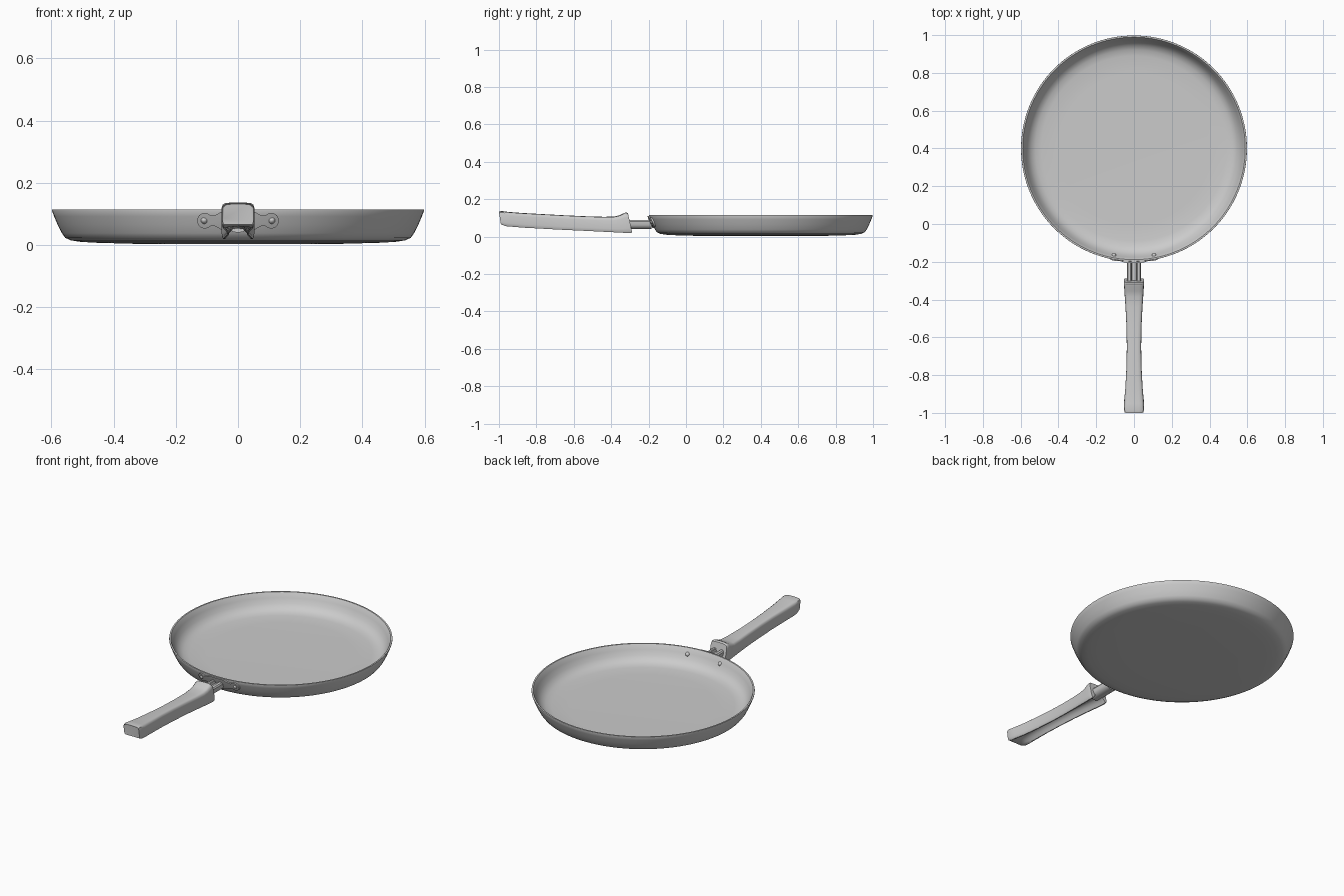
import bpy, bmesh, math
from mathutils import Vector

if "Cube" in bpy.data.objects:
    bpy.data.objects.remove(bpy.data.objects["Cube"])

CY = 0.4  # pan centre along y


def finish(name, bm, angle=35):
    bmesh.ops.remove_doubles(bm, verts=bm.verts, dist=1e-5)
    bmesh.ops.recalc_face_normals(bm, faces=bm.faces)
    me = bpy.data.meshes.new(name)
    bm.to_mesh(me)
    bm.free()
    ob = bpy.data.objects.new(name, me)
    bpy.context.collection.objects.link(ob)
    bpy.ops.object.select_all(action='DESELECT')
    ob.select_set(True)
    bpy.context.view_layer.objects.active = ob
    bpy.ops.object.shade_smooth_by_angle(angle=math.radians(angle))
    return ob


def loft(name, rings, angle=35):
    """Skin a list of closed rings and cap both ends."""
    bm = bmesh.new()
    vr = [[bm.verts.new(p) for p in r] for r in rings]
    n = len(vr[0])
    for a, b in zip(vr, vr[1:]):
        for i in range(n):
            j = (i + 1) % n
            bm.faces.new((a[i], a[j], b[j], b[i]))
    bm.faces.new(vr[0])
    bm.faces.new(vr[-1])
    return finish(name, bm, angle)


def mirrored(half):
    """Close a half section that runs from x=0 to x=0."""
    return half + [(-x, z) for x, z in reversed(half) if x > 1e-6]


# pan body: turned profile from the underside, round the rim, to the floor
OUTER = [(0.3, 0.003), (0.45, 0.007), (0.505, 0.01), (0.537, 0.015), (0.555, 0.023),
         (0.566, 0.038), (0.58, 0.066), (0.591, 0.092), (0.598, 0.111), (0.5975, 0.1145)]
INNER = [(0.589, 0.1145), (0.586, 0.111), (0.576, 0.085), (0.562, 0.058),
         (0.545, 0.038), (0.522, 0.026), (0.49, 0.02), (0.4, 0.018)]
SEG = 128
loft("pan_body", [[(r * math.cos(2 * math.pi * i / SEG),
                    CY + r * math.sin(2 * math.pi * i / SEG), z)
                   for i in range(SEG)] for r, z in OUTER + INNER])


def wall_radius(z):
    for (r0, z0), (r1, z1) in zip(OUTER, OUTER[1:]):
        if z0 <= z <= z1:
            return r0 + (r1 - r0) * (z - z0) / (z1 - z0)
    return 0.598


# bracket plate hugging the wall, with a round ear on each side
def plate_half_height(x):
    x = abs(x)
    ear = math.sqrt(max(0.0, 0.025 ** 2 - (x - 0.107) ** 2))
    body = 0.033 if x < 0.045 else 0.033 - 0.016 * min(1, (x - 0.045) / 0.03)
    return max(ear, body if x < 0.1 else 0, 0.001)


bm = bmesh.new()
ROWS, COLS, ZC = 6, 66, 0.078
layers = []
for off in (0.009, -0.003):
    grid = []
    for c in range(COLS + 1):
        x = -0.132 + 0.264 * c / COLS
        h = plate_half_height(x)
        col = []
        for k in range(ROWS + 1):
            z = ZC + h * (2 * k / ROWS - 1)
            col.append(bm.verts.new((x, CY - math.sqrt((wall_radius(z) + off) ** 2 - x * x), z)))
        grid.append(col)
    layers.append(grid)
for g in layers:
    for a, b in zip(g, g[1:]):
        for k in range(ROWS):
            bm.faces.new((a[k], b[k], b[k + 1], a[k + 1]))
f, g = layers
for c in range(COLS):
    for k in (0, ROWS):
        bm.faces.new((f[c][k], f[c + 1][k], g[c + 1][k], g[c][k]))
for c in (0, COLS):
    for k in range(ROWS):
        bm.faces.new((f[c][k], f[c][k + 1], g[c][k + 1], g[c][k]))
finish("bracket_plate", bm)

# rivets through the wall, domed on both faces
for side, label in ((-1, "left"), (1, "right")):
    d = Vector((side * 0.107, -0.572, 0)).normalized()
    bpy.ops.mesh.primitive_uv_sphere_add(
        segments=24, ring_count=12, radius=1,
        location=Vector((0, CY, 0.08)) + d * 0.583,
        rotation=(0, 0, math.atan2(d.y, d.x) - math.pi / 2))
    rivet = bpy.context.object
    rivet.name = "rivet_" + label
    rivet.scale = (0.013, 0.019, 0.013)
    bpy.ops.object.shade_smooth()

# stem joining the bracket and the grip, grooved along its top
stem = mirrored([(0, 0.072), (0.011, 0.073), (0.014, 0.087), (0.018, 0.09), (0.031, 0.088),
                 (0.036, 0.08), (0.035, 0.062), (0.028, 0.049), (0.015, 0.042), (0, 0.04)])
loft("stem", [[(x, y, z) for x, z in stem] for y in (-0.33, -0.184)])


# grip: lofted sections (y at top, y at bottom, top z, bottom z, half width, channel depth)
def grip_ring(yt, yb, t, b, w, d):
    h = t - b
    half = [(0, t), (0.5 * w, t - 0.001), (0.78 * w, t - 0.03 * h), (0.94 * w, t - 0.1 * h),
            (w, t - 0.24 * h), (w, b + 0.22 * h), (0.97 * w, b + 0.07 * h), (0.9 * w, b),
            (0.78 * w, b), (0.6 * w, b + 0.5 * d), (0.32 * w, b + 0.88 * d), (0, b + d)]
    return [(x, yt + (yb - yt) * (t - z) / h, z) for x, z in mirrored(half)]


GRIP = [(-0.994, -0.99, 0.132, 0.072, 0.046, 0.0),
        (-1.0, -0.99, 0.126 + 0.008, 0.066, 0.05, 0.0),
        (-0.985, -0.965, 0.137, 0.056, 0.053, 0.004),
        (-0.95, -0.93, 0.132, 0.053, 0.052, 0.018),
        (-0.87, -0.87, 0.126, 0.048, 0.046, 0.03),
        (-0.76, -0.76, 0.12, 0.042, 0.04, 0.034),
        (-0.65, -0.65, 0.114, 0.036, 0.038, 0.034),
        (-0.54, -0.54, 0.109, 0.031, 0.04, 0.034),
        (-0.44, -0.44, 0.106, 0.026, 0.045, 0.034),
        (-0.385, -0.38, 0.107, 0.023, 0.049, 0.034),
        (-0.355, -0.345, 0.114, 0.021, 0.051, 0.034),
        (-0.33, -0.315, 0.127, 0.02, 0.053, 0.034),
        (-0.318, -0.298, 0.13, 0.02, 0.053, 0.032),
        (-0.31, -0.288, 0.124, 0.023, 0.052, 0.03)]
# lean the pan end forward so its lip sits behind the lower front
GRIP = [(yt, min(yb + (0.004 if yt > -0.32 else 0), -0.288), *rest) for yt, yb, *rest in GRIP]
loft("grip", [grip_ring(*s) for s in GRIP], 40)
